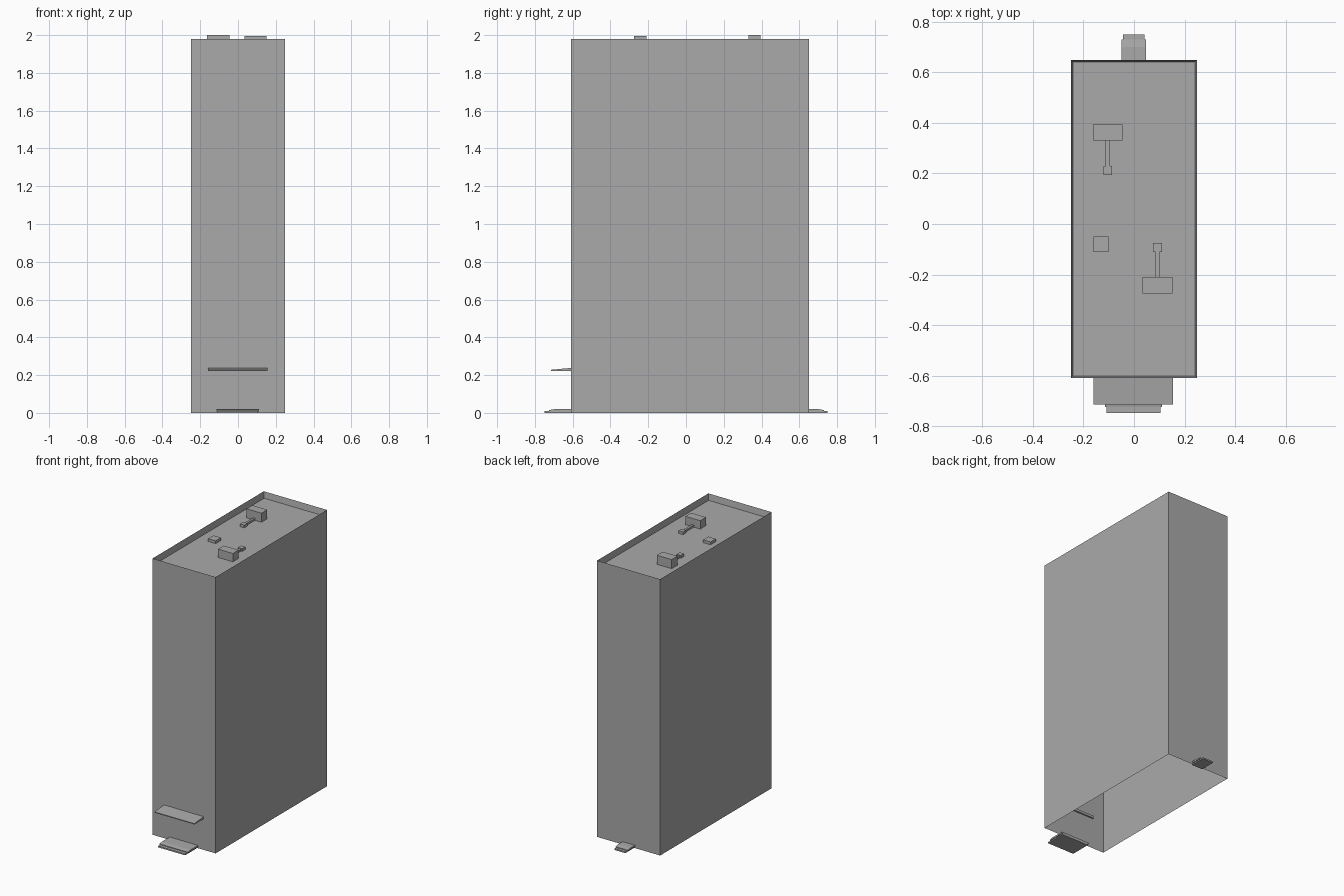
import bpy
import bmesh

cube = bpy.data.objects.get("Cube")
if cube:
    bpy.data.objects.remove(cube, do_unlink=True)

grey = bpy.data.materials.new("plain grey")
grey.use_nodes = True
colour = (0.4, 0.4, 0.4, 1)
grey.diffuse_color = colour
grey.node_tree.nodes["Principled BSDF"].inputs["Base Color"].default_value = colour

ROOF = 1.935


def finish(name, bm):
    bmesh.ops.recalc_face_normals(bm, faces=bm.faces)
    mesh = bpy.data.meshes.new(name)
    bm.to_mesh(mesh)
    bm.free()
    mesh.materials.append(grey)
    obj = bpy.data.objects.new(name, mesh)
    bpy.context.collection.objects.link(obj)
    return obj


def box_mesh(x, y, z):
    bm = bmesh.new()
    bmesh.ops.create_cube(bm, size=1)
    for v in bm.verts:
        for i, (lo, hi) in enumerate((x, y, z)):
            v.co[i] = hi if v.co[i] > 0 else lo
    return bm


def box(name, x, y, z):
    return finish(name, box_mesh(x, y, z))


def extrude_profile(name, x, profile):
    """Extrude a (y, z) outline across x."""
    bm = bmesh.new()
    face = bm.faces.new([bm.verts.new((x[0], y, z)) for y, z in profile])
    new = bmesh.ops.extrude_face_region(bm, geom=[face])["geom"]
    moved = [g for g in new if isinstance(g, bmesh.types.BMVert)]
    bmesh.ops.translate(bm, verts=moved, vec=(x[1] - x[0], 0, 0))
    return finish(name, bm)


# Tower: hollow below, with a thin parapet around a sunken roof
bm = box_mesh((-0.25, 0.25), (-0.61, 0.65), (0, 1.98))
bm.normal_update()
top = max(bm.faces, key=lambda f: f.normal.z)
bottom = min(bm.faces, key=lambda f: f.normal.z)
bmesh.ops.inset_region(bm, faces=[top], thickness=0.011)
for v in top.verts:
    v.co.z = ROOF
bmesh.ops.delete(bm, geom=[bottom], context="FACES_ONLY")
finish("tower", bm)


# Roof units, each with a duct running to a small outlet
def roof_unit(side, x, y, direction, height):
    def span(a, b):
        return tuple(sorted((y + direction * a, y + direction * b)))
    box(side + "_roof_unit", (x - 0.059, x + 0.059), span(0, -0.065), (ROOF, height))
    box(side + "_duct", (x - 0.008, x + 0.008), span(0, 0.1), (ROOF, ROOF + 0.015))
    box(side + "_duct_outlet", (x - 0.017, x + 0.017), span(0.1, 0.135), (ROOF, ROOF + 0.02))


roof_unit("right", -0.104, 0.33, -1, 2.0)
roof_unit("left", 0.093, -0.21, 1, 1.995)
box("roof_hatch", (-0.16, -0.1), (-0.11, -0.05), (ROOF, ROOF + 0.02))

# Sloped awning over the entrance
extrude_profile("front_awning", (-0.16, 0.155),
                [(-0.6, 0.222), (-0.715, 0.222), (-0.715, 0.228), (-0.6, 0.239)])


# Entrance steps: a wide upper slab over a longer lower one
def steps(name, x, wall, direction, upper, lower):
    edge = wall + direction * upper
    inner = wall - direction * 0.01
    extrude_profile(name + "_upper_step", x,
                    [(inner, 0.008), (edge, 0.008), (edge, 0.015),
                     (wall + direction * (upper - 0.03), 0.02), (inner, 0.02)])
    box(name + "_lower_step", (x[0] + 0.006, x[1] - 0.006),
        sorted((inner, wall + direction * lower)), (0, 0.01))


steps("front", (-0.115, 0.11), -0.61, -1, 0.115, 0.138)
steps("back", (-0.05, 0.048), 0.65, 1, 0.08, 0.1)
